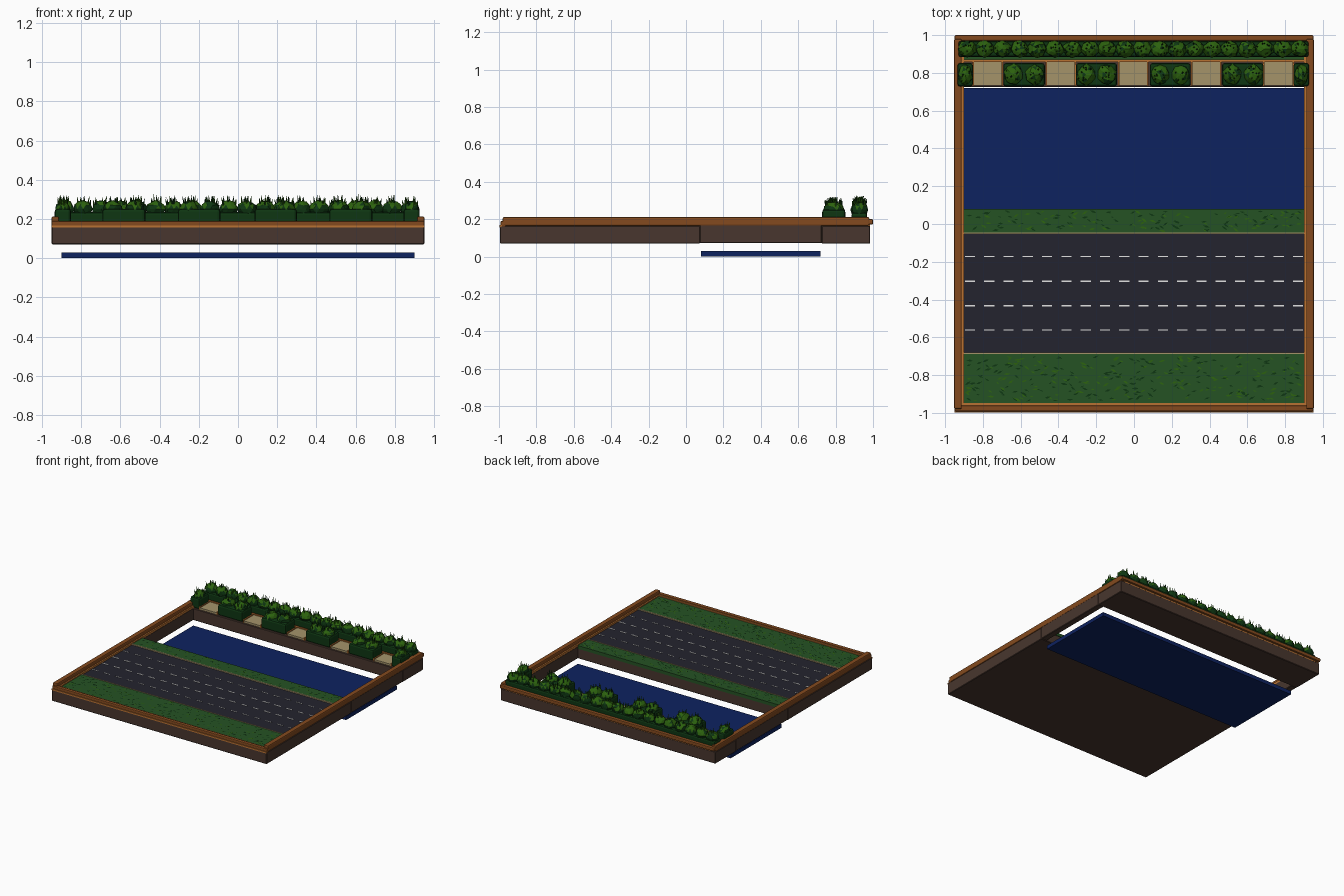
import bpy, bmesh, math, random
from mathutils import Matrix, Vector

if "Cube" in bpy.data.objects:
    bpy.data.objects.remove(bpy.data.objects["Cube"])

random.seed(7)


def material(name, r, g, b):
    m = bpy.data.materials.new(name)
    lin = [((c / 255 + 0.055) / 1.055) ** 2.4 if c > 10 else c / 255 / 12.92 for c in (r, g, b)]
    m.diffuse_color = (*lin, 1)
    m.use_nodes = True
    m.node_tree.nodes["Principled BSDF"].inputs["Base Color"].default_value = m.diffuse_color
    return m


EARTH = material("dark earth", 72, 54, 46)
WOOD = material("brown wood", 132, 74, 30)
TRIM = material("light wood", 186, 114, 50)
GRASS = material("grass green", 37, 82, 36)
DARK = material("dark leaf", 14, 54, 18)
LEAF = material("bright leaf", 44, 98, 14)
ROAD = material("asphalt", 36, 36, 46)
PAINT = material("white paint", 228, 228, 228)
STONE = material("tan stone", 165, 148, 106)
WATER = material("deep blue water", 13, 34, 96)


def finish(bm, name, *mats):
    me = bpy.data.meshes.new(name)
    bm.to_mesh(me)
    bm.free()
    for m in mats:
        me.materials.append(m)
    ob = bpy.data.objects.new(name, me)
    bpy.context.collection.objects.link(ob)
    return ob


def add_box(bm, x0, x1, y0, y1, z0, z1):
    size = Matrix.Diagonal((x1 - x0, y1 - y0, z1 - z0, 1))
    mid = Matrix.Translation(((x0 + x1) / 2, (y0 + y1) / 2, (z0 + z1) / 2))
    bmesh.ops.create_cube(bm, size=1, matrix=mid @ size)


def boxes(name, mat, items, bevel=0, segments=1):
    bm = bmesh.new()
    for b in items:
        add_box(bm, *b)
    if bevel:
        bmesh.ops.bevel(bm, geom=bm.edges[:], offset=bevel, segments=segments,
                        profile=0.5, affect='EDGES')
    return finish(bm, name, mat)


# Ground blocks, channel side walls and the sunken water slab
boxes("front_ground", EARTH, [(-.95, .95, -.995, .075, .07, .165)], .004)
boxes("back_ground", EARTH, [(-.95, .95, .725, .985, .07, .165)], .004)
boxes("channel_walls", EARTH, [(s * .925 - .025, s * .925 + .025, .073, .727, .072, .17) for s in (-1, 1)], .004)
boxes("water", WATER, [(-.9, .9, .08, .72, 0, .03)])

# Wooden border rails with lighter inner trims
boxes("side_rails", WOOD, [(s * .932 - .02, s * .932 + .02, -.98, .98, .165, .212) for s in (-1, 1)], .008, 2)
boxes("front_rail", WOOD, [(-.95, .95, -.992, -.962, .16, .19)], .006, 2)
boxes("back_rail", WOOD, [(-.95, .95, .97, 1.0, .172, .2)], .006, 2)
boxes("side_trims", TRIM, [(s * .907 - .006, s * .907 + .006, -.96, .97, .16, .184) for s in (-1, 1)])
boxes("front_trims", TRIM, [(-.95, .95, -.997, -.985, .156, .168), (-.91, .91, -.962, -.948, .16, .182)])
boxes("back_trims", TRIM, [(-.91, .91, .858, .872, .16, .188), (-.91, .91, .972, .984, .16, .19)])

# Lawns, roadway, curbs and lane dashes
boxes("lawns", GRASS, [(-.902, .902, -.947, -.688, .15, .176), (-.902, .902, -.048, .08, .15, .176)])
boxes("road", ROAD, [(-.902, .902, -.682, -.054, .15, .17)])
boxes("curbs", STONE, [(-.902, .902, y - .004, y + .004, .15, .179) for y in (-.685, -.05)])
dashes = []
for k, y in enumerate((-.173, -.303, -.432, -.562)):
    w = .004 if k in (1, 2) else .0025
    for i in range(18):
        x = -.869 + i * .1022
        dashes.append((x - .027, x + .027, y - w, y + w, .168, .173))
boxes("lane_dashes", PAINT, dashes)

# Scattered flat grass blades on the lawns
bm = bmesh.new()
for y0, y1, n in ((-.935, -.70, 330), (-.038, .07, 150)):
    for i in range(n):
        c = Vector((random.uniform(-.88, .88), random.uniform(y0, y1), .177))
        a = random.uniform(-.7, .7)
        d = Vector((math.cos(a), math.sin(a), 0)) * random.uniform(.01, .02)
        side = Vector((-d.y, d.x, 0)) * .3
        tip = c + d + Vector((0, 0, .004))
        f = bm.faces.new([bm.verts.new(p) for p in (c - d, c - side, tip, c + side)])
        f.normal_update()
        if f.normal.z < 0:
            f.normal_flip()
        f.material_index = int(random.random() < .4)
finish(bm, "lawn_blades", DARK, LEAF)

# Stone landing bays framed in light wood on the far bank
BAYS = (-.775, -.388, -.003, .382, .765)
boxes("bay_floors", STONE, [(x - .073, x + .073, .733, .858, .16, .18) for x in BAYS])
boxes("bay_frames", TRIM, [(x + s * .077 - .004, x + s * .077 + .004, .73, .86, .16, .188)
                           for x in BAYS for s in (-1, 1)])
boxes("bank_lawn", GRASS, [(-.9, .9, .87, .972, .15, .178)])


def add_clump(bm, x, y, z, rx, ry, rz):
    """Faceted leafy dome: bright on top, dark below, with upright blades."""
    mat = Matrix.Translation((x, y, z)) @ Matrix.Rotation(random.uniform(0, 6), 4, 'Z')
    r = bmesh.ops.create_icosphere(bm, subdivisions=2, radius=1)
    for v in r["verts"]:
        v.co *= random.uniform(.9, 1.08)
        v.co = Matrix.Translation((x, y, z)) @ Matrix.Diagonal((rx, ry, rz, 1)) @ v.co
    for f in {f for v in r["verts"] for f in v.link_faces}:
        f.normal_update()
        f.material_index = int(f.normal.z > .25 and random.random() < .85)
    for i in range(9):
        a, d = random.uniform(0, 2 * math.pi), random.uniform(.2, .9)
        px, py = math.cos(a) * d, math.sin(a) * d
        pz = z + rz * math.sqrt(1 - d * d)
        h = random.uniform(.028, .05)
        lean = Matrix.Rotation(.3 * px, 4, 'Y') @ Matrix.Rotation(-.3 * py, 4, 'X')
        t = Matrix.Translation((x + px * rx, y + py * ry, pz + h * .2))
        c = bmesh.ops.create_cone(bm, cap_ends=False, segments=4, radius1=.006,
                                  radius2=0, depth=h, matrix=t @ lean)
        tone = int(random.random() < .5)
        for f in {f for v in c["verts"] for f in v.link_faces}:
            f.material_index = tone


# Low hedges between the bays: dark trimmed block topped with leafy domes
HEDGES = [(-.935, -.852), (-.692, -.472), (-.307, -.09), (.084, .3), (.466, .686), (.844, .927)]
boxes("hedge_blocks", DARK, [(a, b, .728, .852, .165, .252) for a, b in HEDGES], .014, 2)
bm = bmesh.new()
for a, b in HEDGES:
    n = 2 if b - a > .1 else 1
    w = (b - a) / n
    for i in range(n):
        add_clump(bm, a + w * (i + .5), .79, .245, w * .47, .056, .05)
finish(bm, "hedge_tops", DARK, LEAF)

# Continuous row of bushes along the back edge
boxes("back_hedge_base", DARK, [(-.93, .925, .885, .968, .17, .235)], .012, 2)
bm = bmesh.new()
for i in range(20):
    add_clump(bm, -.883 + i * .0927, .927, .25, .05, .045, .045)
finish(bm, "back_hedge_bushes", DARK, LEAF)
